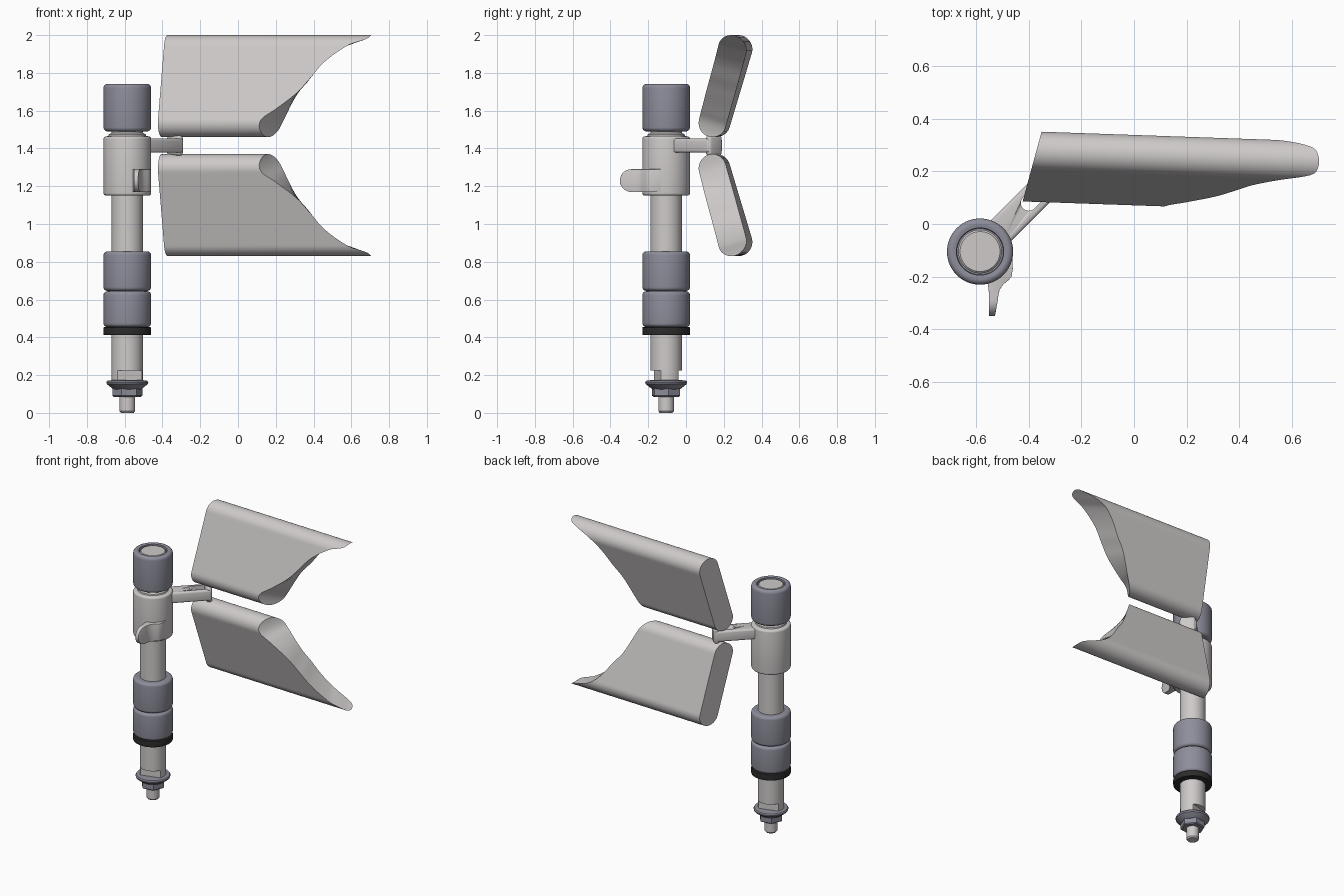
import bpy, bmesh
from math import sin, cos, pi, sqrt, radians
from mathutils import Matrix, Vector

if "Cube" in bpy.data.objects:
    bpy.data.objects.remove(bpy.data.objects["Cube"])

AX, AY = -0.586, -0.105          # post axis


def material(name, c):
    m = bpy.data.materials.new(name)
    m.diffuse_color = (*c, 1)
    m.use_nodes = True
    m.node_tree.nodes["Principled BSDF"].inputs["Base Color"].default_value = m.diffuse_color
    return m


STEEL = material("blue_grey", (0.27, 0.27, 0.33))
RUBBER = material("black", (0.025, 0.025, 0.025))
LIGHT = material("light_grey", (0.62, 0.59, 0.59))


def finish(bm, name, mat=LIGHT, bevel=0):
    bmesh.ops.remove_doubles(bm, verts=bm.verts, dist=1e-5)
    bmesh.ops.recalc_face_normals(bm, faces=bm.faces)
    me = bpy.data.meshes.new(name)
    bm.to_mesh(me)
    bm.free()
    ob = bpy.data.objects.new(name, me)
    bpy.context.collection.objects.link(ob)
    me.materials.append(mat)
    bpy.ops.object.select_all(action='DESELECT')
    ob.select_set(True)
    bpy.context.view_layer.objects.active = ob
    if bevel:
        b = ob.modifiers.new("bevel", 'BEVEL')
        b.width, b.segments, b.limit_method = bevel, 3, 'ANGLE'
        b.angle_limit = radians(40)
        bpy.ops.object.modifier_apply(modifier="bevel")
    bpy.ops.object.shade_smooth_by_angle(angle=radians(35))
    return ob


def loft(bm, rings):
    """Skin closed rings of points and cap both ends."""
    vs = [[bm.verts.new(p) for p in r] for r in rings]
    n = len(vs[0])
    for a, b in zip(vs, vs[1:]):
        for i in range(n):
            bm.faces.new((a[i], a[(i + 1) % n], b[(i + 1) % n], b[i]))
    bm.faces.new(vs[0])
    bm.faces.new(vs[-1])


def lathe(name, prof, mat=LIGHT, seg=56, turn=0.0):
    bm = bmesh.new()
    loft(bm, [[(AX + r * cos(turn + 2 * pi * i / seg), AY + r * sin(turn + 2 * pi * i / seg), z)
               for i in range(seg)] for r, z in prof])
    return finish(bm, name, mat)


def rounded(r, z0, z1, b, n=5):
    """Barrel profile with rounded rims."""
    a = [pi / 2 * i / n for i in range(n + 1)]
    return ([(r - b + b * sin(t), z0 + b - b * cos(t)) for t in a] +
            [(r - b + b * cos(t), z1 - b + b * sin(t)) for t in a])


def prism(name, pts, z0, z1, bevel=0):
    bm = bmesh.new()
    loft(bm, [[(x, y, z) for x, y in pts] for z in (z0, z1)])
    return finish(bm, name, LIGHT, bevel)


# post, collars and seal
lathe("post", [(0.083, 0.225), (0.083, 1.728), (0.076, 1.735)])
lathe("top_collar", rounded(0.126, 1.49, 1.742, 0.022) + [(0.09, 1.738), (0.088, 1.70)], STEEL)
lathe("upper_collar", rounded(0.126, 0.646, 0.855, 0.02), STEEL)
lathe("lower_collar", rounded(0.126, 0.455, 0.644, 0.02), STEEL)
lathe("seal_ring", rounded(0.126, 0.412, 0.454, 0.004), RUBBER)
lathe("sleeve", rounded(0.126, 1.15, 1.464, 0.014) + [(0.1, 1.466), (0.098, 1.474), (0.085, 1.482)])

# flattened foot of the post
flat = []
nx, ny = 0.27, -0.963
for i in range(56):
    p = Vector((0.083 * cos(2 * pi * i / 56), 0.083 * sin(2 * pi * i / 56)))
    d = p.x * nx + p.y * ny
    k = max(-0.05, min(0.05, d)) - d
    flat.append((AX + p.x + k * nx, AY + p.y + k * ny))
prism("post_foot", flat, 0.16, 0.225)

# flanged nut and stud
lathe("nut_flange", [(0.07, 0.125), (0.08, 0.13), (0.108, 0.152), (0.111, 0.162), (0.106, 0.17), (0.085, 0.173)], STEEL)
lathe("hex_nut", [(0.073, 0.085), (0.08, 0.091), (0.08, 0.14)], STEEL, 6, radians(8))
lathe("stud", [(0.034, 0), (0.041, 0.009), (0.041, 0.15)])

# slotted arm at 45 degrees, with an end plate
TO_ARM = Matrix.Translation((AX, AY, 0)) @ Matrix.Rotation(radians(45), 4, 'Z')


def arm_xy(pts):
    return [(TO_ARM @ Vector((a, b, 0))).xy[:] for a, b in pts]


arm = prism("arm", arm_xy([(0.05, -0.055), (0.37, -0.055), (0.37, 0.055), (0.05, 0.055)]), 1.378, 1.452, 0.012)
slot = [(0.262 + 0.03 * cos(t), 0.03 * sin(t)) for t in [pi / 2 + pi * i / 12 for i in range(13)]]
cutter = prism("slot_cutter", arm_xy(slot + [(0.34, -0.03), (0.34, 0.03)]), 1.3, 1.5)
cutter.hide_render = True
mod = arm.modifiers.new("slot", 'BOOLEAN')
mod.operation, mod.object, mod.solver = 'DIFFERENCE', cutter, 'EXACT'
bpy.context.view_layer.objects.active = arm
bpy.ops.object.modifier_apply(modifier="slot")
bpy.data.objects.remove(cutter)
prism("arm_end_plate", arm_xy([(0.338, -0.05), (0.376, -0.05), (0.376, 0.05), (0.338, 0.05)]), 1.362, 1.468, 0.016)


def curve(table, v):
    """Smooth (Hermite) lookup through a table of (z, x)."""
    v = max(table[0][0], min(table[-1][0], v))
    slope = []
    for i in range(len(table)):
        a, b = table[max(0, i - 1)], table[min(len(table) - 1, i + 1)]
        slope.append((b[1] - a[1]) / (b[0] - a[0]))
    for i in range(len(table) - 1):
        (z0, x0), (z1, x1) = table[i], table[i + 1]
        if v <= z1:
            h = z1 - z0
            t = (v - z0) / h
            return ((2*t**3 - 3*t*t + 1) * x0 + (t**3 - 2*t*t + t) * h * slope[i] +
                    (3*t*t - 2*t**3) * x1 + (t**3 - t*t) * h * slope[i + 1])


# side lever, round-nosed in side view and tapering in plan
LEFT = [(-0.35, -0.551), (-0.225, -0.557), (-0.1, -0.6)]
RIGHT = [(-0.35, -0.529), (-0.3, -0.52), (-0.24, -0.507), (-0.2, -0.466), (-0.1, -0.465)]
R = 0.06
bm = bmesh.new()
ys = [-0.35 + R * (1 - cos(pi / 2 * i / 10)) for i in range(1, 11)] + [-0.27, -0.25, -0.23, -0.215, -0.2, -0.17, -0.12]
rings = []
for y in [-0.3499] + ys:
    h = R if y > -0.35 + R else sqrt(max(0, R * R - (y + 0.35 - R) ** 2))
    l, r = curve(LEFT, y), curve(RIGHT, y)
    rings.append([(l, y, 1.23 - h), (r, y, 1.23 - h), (r, y, 1.23 + h), (l, y, 1.23 + h)])
loft(bm, rings)
finish(bm, "lever", LIGHT, 0.007)

# two blades: tilted stadium section, slanted root, swept concave tip
FRONT = [(1.46, 0.09), (1.52, 0.105), (1.563, 0.132), (1.605, 0.195), (1.695, 0.312),
         (1.775, 0.385), (1.86, 0.46), (1.95, 0.59), (1.98, 0.68), (2.0, 0.705)]
BACK = [(1.44, 0.19), (1.465, 0.2), (1.54, 0.237), (1.685, 0.312), (1.757, 0.372),
        (1.86, 0.45), (1.93, 0.54), (1.98, 0.68), (2.0, 0.705)]
P0, P1, W = Vector((0.16, 1.535)), Vector((0.278, 1.925)), 0.075
L = (P1 - P0).length
U = (P1 - P0) / L
N = Vector((U.y, -U.x))
K = 14
stations = [(-W * cos(pi / 2 * i / K), W * sin(pi / 2 * i / K)) for i in range(K)]
stations += [(L * i / 36, W) for i in range(37)]
stations += [(L + W * sin(pi / 2 * i / K), W * cos(pi / 2 * i / K)) for i in range(1, K + 1)]


def blade(name, flip):
    bm = bmesh.new()
    rows = []
    for s, w in stations:
        row = []
        for side in (-1, 1):
            p = P0 + U * s + N * (w * side)
            t = 0.5 + 0.5 * side * w / W
            xr = curve(FRONT, p.y) * (1 - t) + curve(BACK, p.y) * t
            for x in (-0.447 + 0.27 * p.x, xr):
                z = 2.83 - p.y if flip else p.y
                row.append(bm.verts.new((x, p.x - 0.035 * (x + 0.4), z)))
        rows.append(row)          # front root, front tip, back root, back tip
    for a, b in zip(rows, rows[1:]):
        for i, j in ((0, 1), (1, 3), (3, 2), (2, 0)):
            bm.faces.new((a[i], a[j], b[j], b[i]))
    bmesh.ops.remove_doubles(bm, verts=bm.verts, dist=1e-5)
    finish(bm, name)


blade("upper_blade", False)
blade("lower_blade", True)
